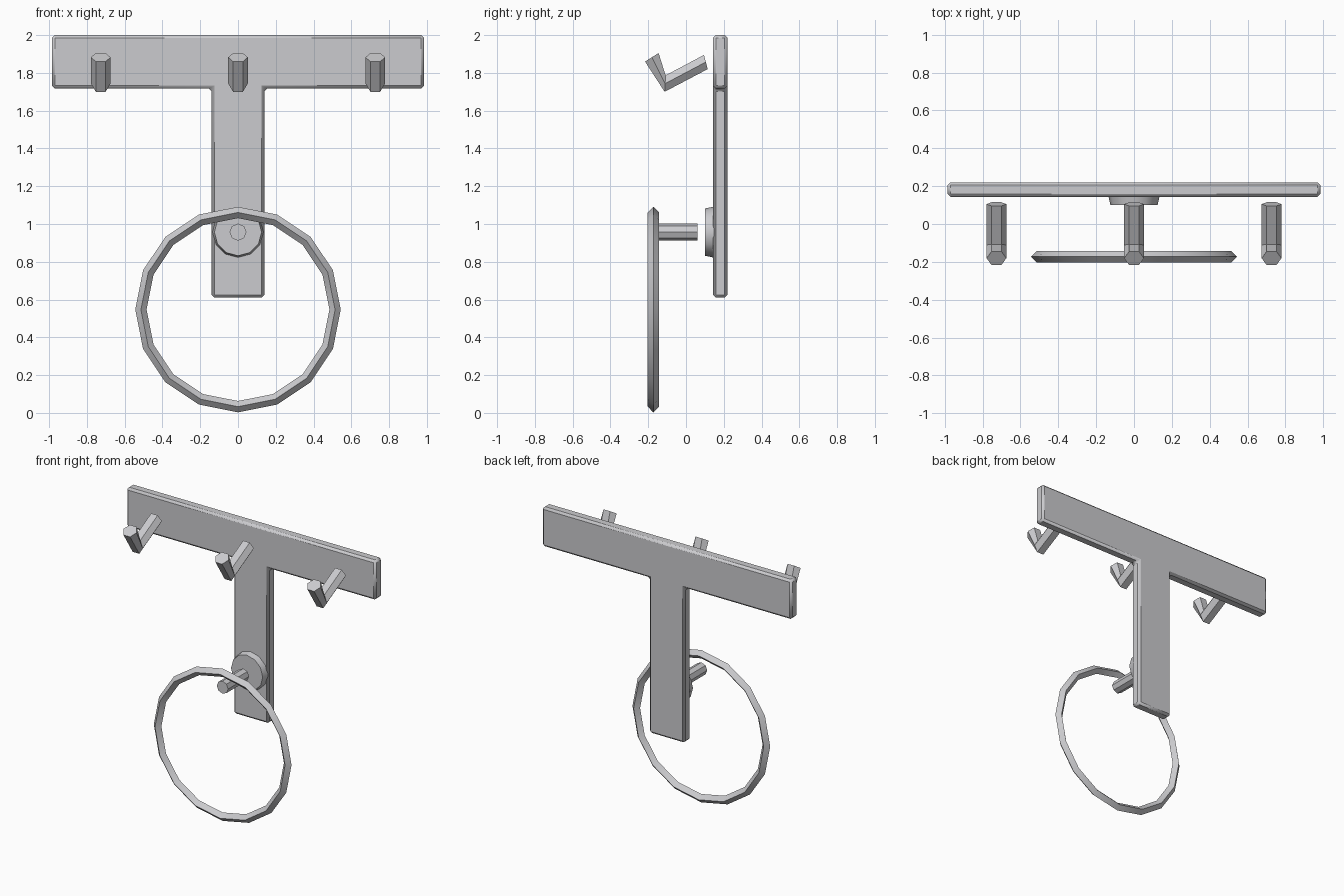
import bpy, bmesh, math
from mathutils import Vector

cube = bpy.data.objects.get("Cube")
if cube:
    bpy.data.objects.remove(cube, do_unlink=True)

# One brushed grey for everything
grey = bpy.data.materials.new("steel_grey")
grey.use_nodes = True
colour = (0.6, 0.6, 0.62, 1)
grey.diffuse_color = colour
grey.node_tree.nodes["Principled BSDF"].inputs["Base Color"].default_value = colour


def finish(name, bm):
    """Turn a bmesh into a named, shaded object."""
    bmesh.ops.recalc_face_normals(bm, faces=bm.faces)
    mesh = bpy.data.meshes.new(name)
    bm.to_mesh(mesh)
    bm.free()
    mesh.materials.append(grey)
    obj = bpy.data.objects.new(name, mesh)
    bpy.context.collection.objects.link(obj)
    bpy.ops.object.select_all(action='DESELECT')
    obj.select_set(True)
    bpy.context.view_layer.objects.active = obj
    bpy.ops.object.shade_smooth_by_angle(angle=math.radians(30))
    return obj


def loft(name, sections, closed=False):
    """Skin a row of matching cross-sections, capped unless closed."""
    bm = bmesh.new()
    rings = [[bm.verts.new(p) for p in s] for s in sections]
    pairs = list(zip(rings, rings[1:]))
    if closed:
        pairs.append((rings[-1], rings[0]))
    else:
        bm.faces.new(rings[0])
        bm.faces.new(rings[-1])
    for a, b in pairs:
        for i in range(len(a)):
            j = (i + 1) % len(a)
            bm.faces.new((a[i], a[j], b[j], b[i]))
    return finish(name, bm)


def circle(radius, y, z, sides):
    """Circle facing the front, with a vertex at the top."""
    turns = [2 * math.pi * i / sides for i in range(sides)]
    return [(radius * math.sin(t), y, z + radius * math.cos(t)) for t in turns]


# T-shaped back plate with chamfered edges
FRONT, BACK = 0.143, 0.22
half = [(0.14, 0.61), (0.14, 1.717), (0.985, 1.717), (0.985, 2.0)]
outline = half + [(-x, z) for x, z in reversed(half)]
plate = loft("back_plate", [[(x, y, z) for x, z in outline] for y in (FRONT, BACK)])
bevel = plate.modifiers.new("chamfer", 'BEVEL')
bevel.width = 0.015
bevel.segments = 1
bevel.limit_method = 'ANGLE'

# Three bent hexagonal hooks, each section given by its lower and upper (y, z)
bends = [((0.115, 1.82), (0.095, 1.895)),
         ((-0.113, 1.70), (-0.108, 1.787)),
         ((-0.217, 1.86), (-0.145, 1.905))]


def hexagon(x, low, high):
    low, high = Vector((x, *low)), Vector((x, *high))
    mid, wide = (low + high) / 2, Vector((0.052, 0, 0))
    return [mid + wide, high + wide / 2, high - wide / 2,
            mid - wide, low - wide / 2, low + wide / 2]


for name, x in (("right_hook", -0.727), ("middle_hook", 0), ("left_hook", 0.727)):
    loft(name, [hexagon(x, *b) for b in bends])

# Round boss on the stem and the peg in front of it
AXIS = 0.957
loft("boss", [circle(0.135, FRONT + 0.005, AXIS, 12), circle(0.125, 0.1, AXIS, 12)])
loft("peg", [circle(0.045, 0.06, AXIS, 8), circle(0.045, -0.175, AXIS, 8)])

# Hanging ring with a diamond cross-section
MAJOR, MINOR, MIDDLE, DEPTH = 0.514, 0.03, 0.547, -0.173
rims = [circle(MAJOR + out * MINOR, DEPTH + fore * MINOR, MIDDLE, 16)
        for out, fore in ((1, 0), (0, -1), (-1, 0), (0, 1))]
loft("hanging_ring", rims, closed=True)
